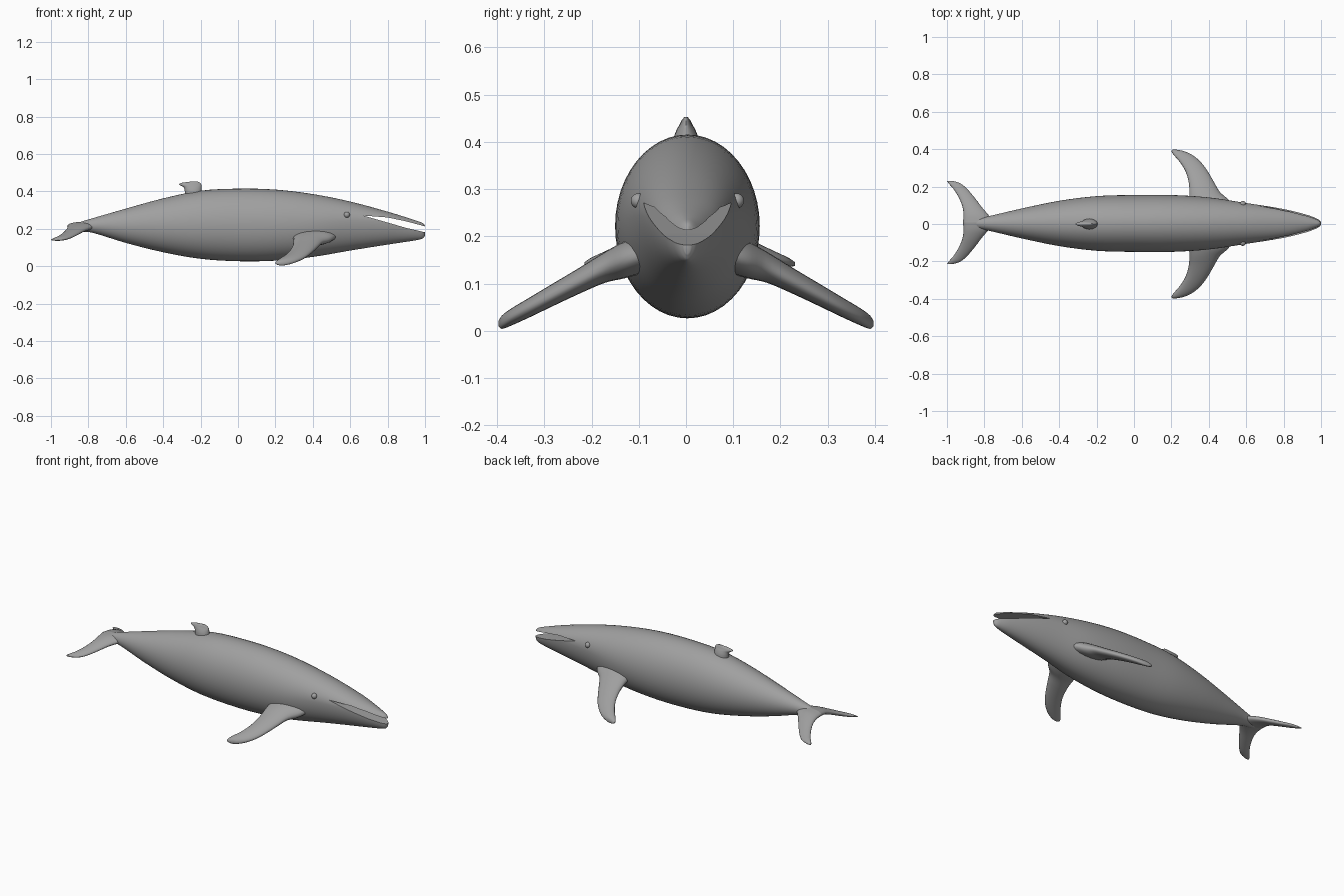
import bpy, bmesh, math

if "Cube" in bpy.data.objects:
    bpy.data.objects.remove(bpy.data.objects["Cube"])

grey = bpy.data.materials.new("whale_grey")
grey.diffuse_color = (0.35, 0.35, 0.35, 1)
grey.use_nodes = True
grey.node_tree.nodes["Principled BSDF"].inputs["Base Color"].default_value = grey.diffuse_color


def smooth_rows(rows, steps):
    """Catmull-Rom interpolation of a table of stations (first column is position)."""
    out = []
    for i in range(len(rows) - 1):
        p1, p2 = rows[i], rows[i + 1]
        p0 = rows[i - 1] if i else p1
        p3 = rows[i + 2] if i + 2 < len(rows) else p2
        h = p2[0] - p1[0]
        for s in range(steps):
            t = s / steps
            row = [p1[0] + h * t]
            for a, b, c, d in list(zip(p0, p1, p2, p3))[1:]:
                m1 = (c - a) / (p2[0] - p0[0]) * h
                m2 = (d - b) / (p3[0] - p1[0]) * h
                row.append((2*t**3 - 3*t*t + 1) * b + (t**3 - 2*t*t + t) * m1
                           + (3*t*t - 2*t**3) * c + (t**3 - t*t) * m2)
            out.append(row)
    out.append(list(rows[-1]))
    return out


def finish(name, bm, angle=40):
    bmesh.ops.recalc_face_normals(bm, faces=bm.faces)
    mesh = bpy.data.meshes.new(name)
    bm.to_mesh(mesh)
    bm.free()
    mesh.materials.append(grey)
    obj = bpy.data.objects.new(name, mesh)
    bpy.context.collection.objects.link(obj)
    mesh.shade_smooth()
    mesh.set_sharp_from_angle(angle=math.radians(angle))
    return obj


def loft(name, rings):
    """Skin closed rings of points and cap both ends."""
    bm = bmesh.new()
    loops = [[bm.verts.new(p) for p in ring] for ring in rings]
    n = len(loops[0])
    for a, b in zip(loops, loops[1:]):
        for i in range(n):
            j = (i + 1) % n
            bm.faces.new((a[i], a[j], b[j], b[i]))
    bm.faces.new(loops[0])
    bm.faces.new(loops[-1])
    return finish(name, bm, 60)


def circle(n):
    return [(math.cos(2 * math.pi * i / n), math.sin(2 * math.pi * i / n)) for i in range(n)]


# Body: x, top z, bottom z, half width, height of widest point
body_rows = [
    (-0.89, 0.216, 0.202, 0.010, 0.209), (-0.84, 0.238, 0.186, 0.026, 0.212),
    (-0.78, 0.256, 0.180, 0.038, 0.218), (-0.60, 0.308, 0.125, 0.080, 0.218),
    (-0.40, 0.363, 0.075, 0.121, 0.220), (-0.20, 0.404, 0.040, 0.146, 0.222),
    (0.00, 0.415, 0.027, 0.152, 0.222), (0.20, 0.410, 0.030, 0.152, 0.222),
    (0.40, 0.386, 0.050, 0.139, 0.227), (0.60, 0.346, 0.084, 0.109, 0.243),
    (0.80, 0.292, 0.116, 0.077, 0.236), (0.92, 0.255, 0.134, 0.048, 0.212),
    (0.97, 0.238, 0.143, 0.030, 0.198), (0.99, 0.229, 0.150, 0.019, 0.193),
    (1.00, 0.217, 0.163, 0.008, 0.190)]
rings = []
for x, top, bot, w, mid in smooth_rows(body_rows, 4):
    rings.append([(x, 0.003 + w * c, mid + s * ((top - mid) if s > 0 else (mid - bot)))
                  for c, s in circle(48)])
body = loft("body", rings)

# Mouth: wedge cut across the jaws
bm = bmesh.new()
profile = [(0.67, 0.271), (0.80, 0.261), (0.90, 0.240), (1.05, 0.200), (1.05, 0.170), (0.90, 0.205)]
face = bm.faces.new([bm.verts.new((x, -0.3, z)) for x, z in profile])
ext = bmesh.ops.extrude_face_region(bm, geom=[face])
bmesh.ops.translate(bm, vec=(0, 0.6, 0),
                    verts=[v for v in ext["geom"] if isinstance(v, bmesh.types.BMVert)])
cutter = finish("mouth_cutter", bm)
cutter.hide_render = True
cut = body.modifiers.new("mouth", 'BOOLEAN')
cut.operation, cut.solver, cut.object = 'DIFFERENCE', 'EXACT', cutter
bpy.context.view_layer.objects.active = body
bpy.ops.object.modifier_apply(modifier=cut.name)
bpy.data.objects.remove(cutter)
body.data.shade_smooth()
body.data.set_sharp_from_angle(angle=math.radians(45))


def side_fin(name, rows, side, y0=0.0):
    """Fin from stations: y, leading x, trailing x, z, half thickness."""
    rings = []
    for y, lead, trail, z, th in smooth_rows(rows, 4):
        rings.append([((lead + trail) / 2 + c * (lead - trail) / 2, y0 + side * y, z + th * s)
                      for c, s in circle(20)])
    return loft(name, rings)


flipper_rows = [
    (0.08, 0.535, 0.285, 0.165, 0.040), (0.13, 0.505, 0.294, 0.150, 0.039),
    (0.17, 0.460, 0.296, 0.135, 0.033), (0.22, 0.430, 0.293, 0.109, 0.028),
    (0.28, 0.395, 0.276, 0.077, 0.024), (0.33, 0.358, 0.246, 0.050, 0.021),
    (0.37, 0.310, 0.212, 0.029, 0.018), (0.39, 0.265, 0.200, 0.018, 0.014),
    (0.397, 0.230, 0.206, 0.015, 0.006)]
fluke_rows = [
    (0.00, -0.750, -0.914, 0.214, 0.024), (0.04, -0.778, -0.912, 0.209, 0.022),
    (0.08, -0.812, -0.916, 0.197, 0.019), (0.13, -0.850, -0.935, 0.176, 0.016),
    (0.18, -0.893, -0.966, 0.155, 0.013), (0.21, -0.930, -0.992, 0.145, 0.009),
    (0.223, -0.970, -1.000, 0.141, 0.004)]

for side, label in ((1, "left"), (-1, "right")):
    side_fin(label + "_flipper", flipper_rows, side)
    side_fin(label + "_fluke", fluke_rows, side, 0.008)
    # Eye
    bm = bmesh.new()
    bmesh.ops.create_uvsphere(bm, u_segments=20, v_segments=12, radius=0.016)
    bmesh.ops.translate(bm, verts=bm.verts, vec=(0.582, 0.003 + side * 0.104, 0.275))
    finish(label + "_eye", bm)

# Dorsal fin: z, front x, back x, half width
dorsal_rows = [
    (0.36, -0.190, -0.280, 0.031), (0.405, -0.194, -0.285, 0.027),
    (0.425, -0.195, -0.293, 0.020), (0.436, -0.196, -0.314, 0.014),
    (0.446, -0.203, -0.302, 0.009), (0.453, -0.216, -0.250, 0.003)]
rings = []
for z, front, back, w in smooth_rows(dorsal_rows, 3):
    rings.append([((front + back) / 2 + c * (front - back) / 2, w * s, z) for c, s in circle(20)])
loft("dorsal_fin", rings)
